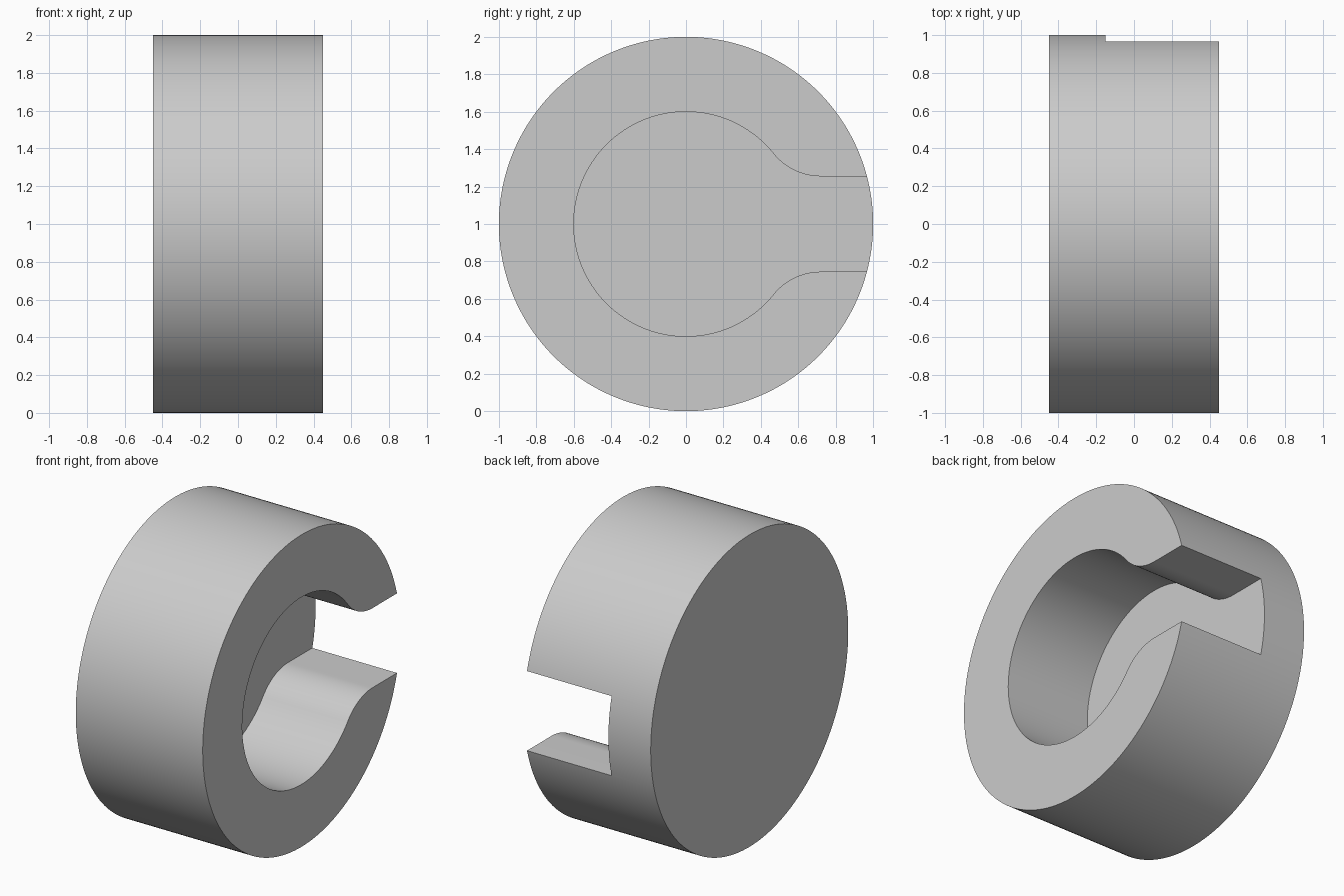
import bpy
import bmesh
from math import acos, atan2, cos, sin, pi, radians, sqrt

default = bpy.data.objects.get("Cube")
if default:
    bpy.data.objects.remove(default, do_unlink=True)

HALF_WIDTH = 0.45      # half the thickness along x
FLOOR = -0.15          # depth of the pocket floor
BORE = 0.6             # pocket radius
SLOT = 0.255           # half height of the slot
FILLET = 0.324         # radius blending bore into slot

grey = bpy.data.materials.new("light grey")
grey.use_nodes = True
colour = (0.6, 0.6, 0.6, 1)
grey.diffuse_color = colour
grey.node_tree.nodes["Principled BSDF"].inputs["Base Color"].default_value = colour


def prism(name, profile, x0, x1):
    """Extrude a (y, z) outline along x."""
    bm = bmesh.new()
    face = bm.faces.new([bm.verts.new((x0, y, z + 1)) for y, z in profile])
    extruded = bmesh.ops.extrude_face_region(bm, geom=[face])["geom"]
    verts = [v for v in extruded if isinstance(v, bmesh.types.BMVert)]
    bmesh.ops.translate(bm, verts=verts, vec=(x1 - x0, 0, 0))
    bmesh.ops.recalc_face_normals(bm, faces=bm.faces)
    mesh = bpy.data.meshes.new(name)
    bm.to_mesh(mesh)
    bm.free()
    obj = bpy.data.objects.new(name, mesh)
    bpy.context.collection.objects.link(obj)
    obj.data.materials.append(grey)
    return obj


def arc(cy, cz, radius, start, end, steps):
    angles = [start + (end - start) * i / steps for i in range(steps + 1)]
    return [(cy + radius * cos(a), cz + radius * sin(a)) for a in angles]


# Solid round body
body = prism("round_body", arc(0, 0, 1, 0, 2 * pi, 192)[:-1], -HALF_WIDTH, HALF_WIDTH)

# Keyhole outline: upper half from slot mouth to bore, then mirrored
fz = SLOT + FILLET
fy = sqrt((BORE + FILLET) ** 2 - fz ** 2)
meet = atan2(fz, fy)
upper = [(1.2, SLOT)]
upper += arc(fy, fz, FILLET, -pi / 2, meet - pi, 24)
upper += arc(0, 0, BORE, meet, pi, 72)[1:]
lower = [(y, -z) for y, z in reversed(upper[:-1])]
cutter = prism("keyhole_cutter", upper + lower, FLOOR, HALF_WIDTH + 0.2)
cutter.hide_render = True

# Cut the pocket and slot
cut = body.modifiers.new("keyhole pocket", "BOOLEAN")
cut.operation = "DIFFERENCE"
cut.solver = "EXACT"
cut.object = cutter
bpy.ops.object.select_all(action="DESELECT")
bpy.context.view_layer.objects.active = body
body.select_set(True)
bpy.ops.object.modifier_apply(modifier=cut.name)
bpy.data.objects.remove(cutter, do_unlink=True)

# Smooth walls with crisp rims
bpy.ops.object.shade_smooth_by_angle(angle=radians(30))
